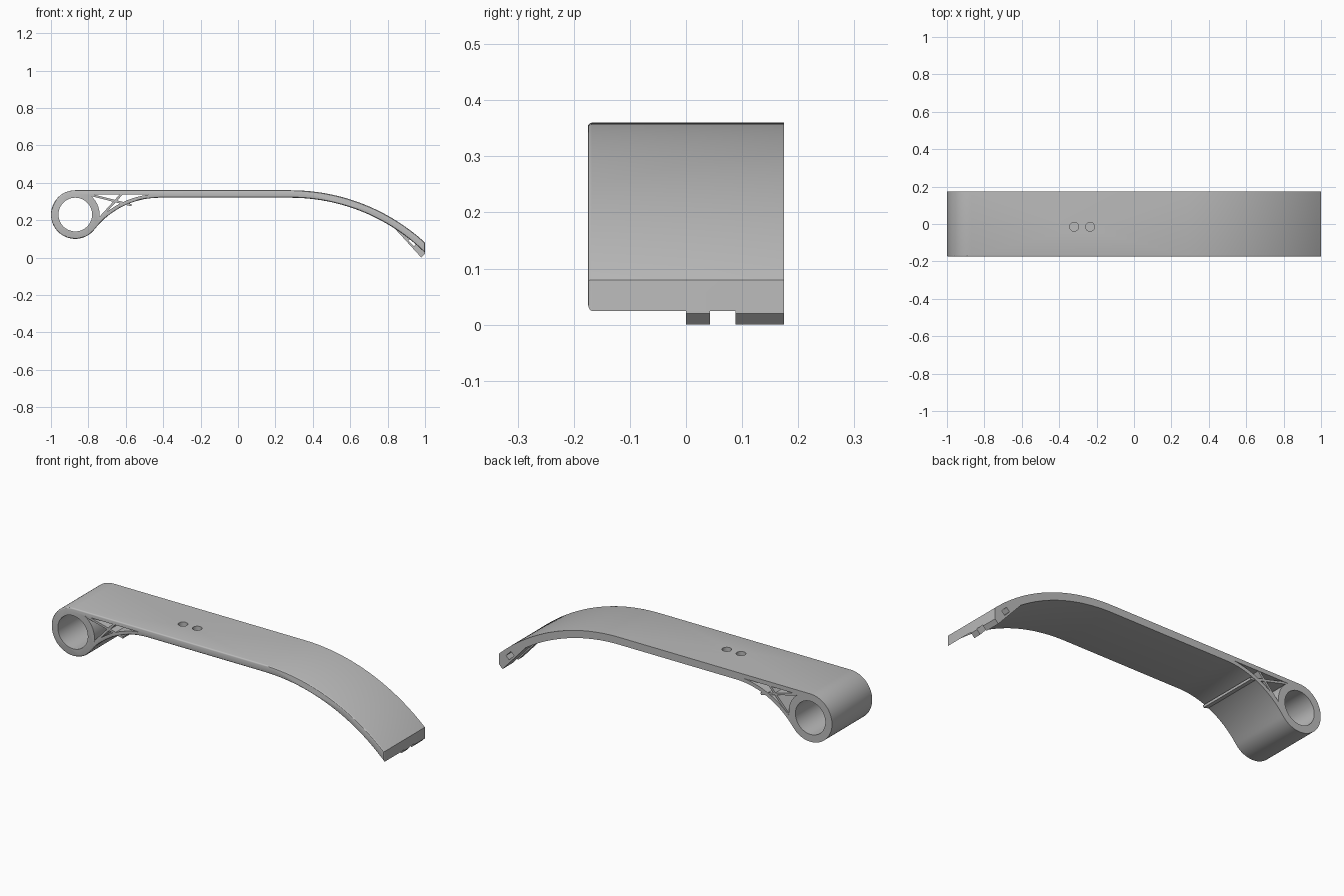
import bpy, bmesh
from math import sin, cos, radians

if "Cube" in bpy.data.objects:
    bpy.data.objects.remove(bpy.data.objects["Cube"], do_unlink=True)

grey = bpy.data.materials.new("plain_grey")
grey.use_nodes = True
grey.diffuse_color = (0.5, 0.5, 0.5, 1)
grey.node_tree.nodes["Principled BSDF"].inputs["Base Color"].default_value = (0.5, 0.5, 0.5, 1)

HALF = 0.175                      # half of the strap width
RING = (-0.87, 0.23)              # ring centre in x, z
GUSSET = (-0.42, -0.12)           # centre of the gusset curve
BEND = (0.28, -0.706)             # centre of the drooping bend


def arc(centre, radius, start, end, steps):
    angles = [radians(start + (end - start) * i / steps) for i in range(steps + 1)]
    return [(centre[0] + radius * cos(a), centre[1] + radius * sin(a)) for a in angles]


def prism(name, points, y0, y1, front_round=0):
    """Extrude an x-z outline along y, optionally rounding its front rim."""
    bm = bmesh.new()
    front = bm.faces.new([bm.verts.new((x, y0, z)) for x, z in points])
    rim = list(front.edges)
    new = bmesh.ops.extrude_face_region(bm, geom=[front], use_keep_orig=True)["geom"]
    for v in new:
        if isinstance(v, bmesh.types.BMVert):
            v.co.y = y1
    bmesh.ops.recalc_face_normals(bm, faces=bm.faces)
    if front_round:
        bmesh.ops.bevel(bm, geom=rim, offset=front_round, segments=3,
                        profile=0.5, affect='EDGES')
    mesh = bpy.data.meshes.new(name)
    bm.to_mesh(mesh)
    bm.free()
    mesh.materials.append(grey)
    obj = bpy.data.objects.new(name, mesh)
    bpy.context.collection.objects.link(obj)
    return obj


def activate(obj):
    bpy.ops.object.select_all(action='DESELECT')
    obj.select_set(True)
    bpy.context.view_layer.objects.active = obj


def cut(obj, cutter):
    mod = obj.modifiers.new("cut", 'BOOLEAN')
    mod.operation = 'DIFFERENCE'
    mod.solver = 'EXACT'
    mod.object = cutter
    activate(obj)
    bpy.ops.object.modifier_apply(modifier=mod.name)


# Strap with ring, gusset and drooping tail in one outline
outline = (arc(RING, 0.13, 90, 322.1, 48)
           + arc(GUSSET, 0.44, 142.1, 90, 20)[1:]
           + arc(BEND, 1.026, 90, 45.4, 28)
           + arc(BEND, 1.066, 47.5, 90, 28))
strap = prism("strap", outline, -HALF, HALF, front_round=0.007)

# Ring bore and gusset window
bore = prism("bore_cutter", arc(RING, 0.09, 0, 354, 59), -0.3, 0.3)
window = prism("window_cutter",
               arc(RING, 0.13, -9, 55.3, 12) + arc(GUSSET, 0.46, 96.5, 134, 14),
               -0.3, 0.3)
cutters = [bore, window]

# Two blind holes in the top
for x in (-0.32, -0.235):
    bpy.ops.mesh.primitive_cylinder_add(vertices=32, radius=0.024, depth=0.06,
                                        location=(x, -0.015, 0.365))
    hole = bpy.context.object
    hole.name = "hole_cutter"
    hole.data.materials.append(grey)
    cutters.append(hole)

# Slot running in from the back, under the tail
bpy.ops.mesh.primitive_cube_add(size=1, location=(0.935, 0.1, 0.085),
                                rotation=(0, radians(45), 0))
slot = bpy.context.object
slot.name = "slot_cutter"
slot.scale = (0.042, 0.2, 0.026)
slot.data.materials.append(grey)
bpy.context.view_layer.update()
cutters.append(slot)

for c in cutters:
    cut(strap, c)

# Catch wedges under the tail
wedge = [(0.845, 0.148), (0.98, 0), (1, 0.02), (1, 0.06), (0.86, 0.16)]
parts = [strap]
for name, y0, y1 in (("inner_catch", 0, 0.043), ("outer_catch", 0.088, HALF)):
    part = prism(name, wedge, y0, y1)
    cut(part, slot)
    parts.append(part)


# Crossed struts inside the gusset window
def strut(name, a, b, width=0.012):
    dx, dz = b[0] - a[0], b[1] - a[1]
    s = width / 2 / (dx * dx + dz * dz) ** 0.5
    nx, nz = -dz * s, dx * s
    return prism(name, [(a[0] + nx, a[1] + nz), (b[0] + nx, b[1] + nz),
                        (b[0] - nx, b[1] - nz), (a[0] - nx, a[1] - nz)],
                 -HALF + 0.002, HALF - 0.002)


parts.append(strut("long_strut", (-0.795, 0.337), (-0.57, 0.28)))
parts.append(strut("cross_strut", (-0.742, 0.208), (-0.62, 0.342)))

for c in cutters:
    bpy.data.objects.remove(c, do_unlink=True)

for part in parts:
    activate(part)
    bpy.ops.object.shade_smooth_by_angle(angle=radians(30))
